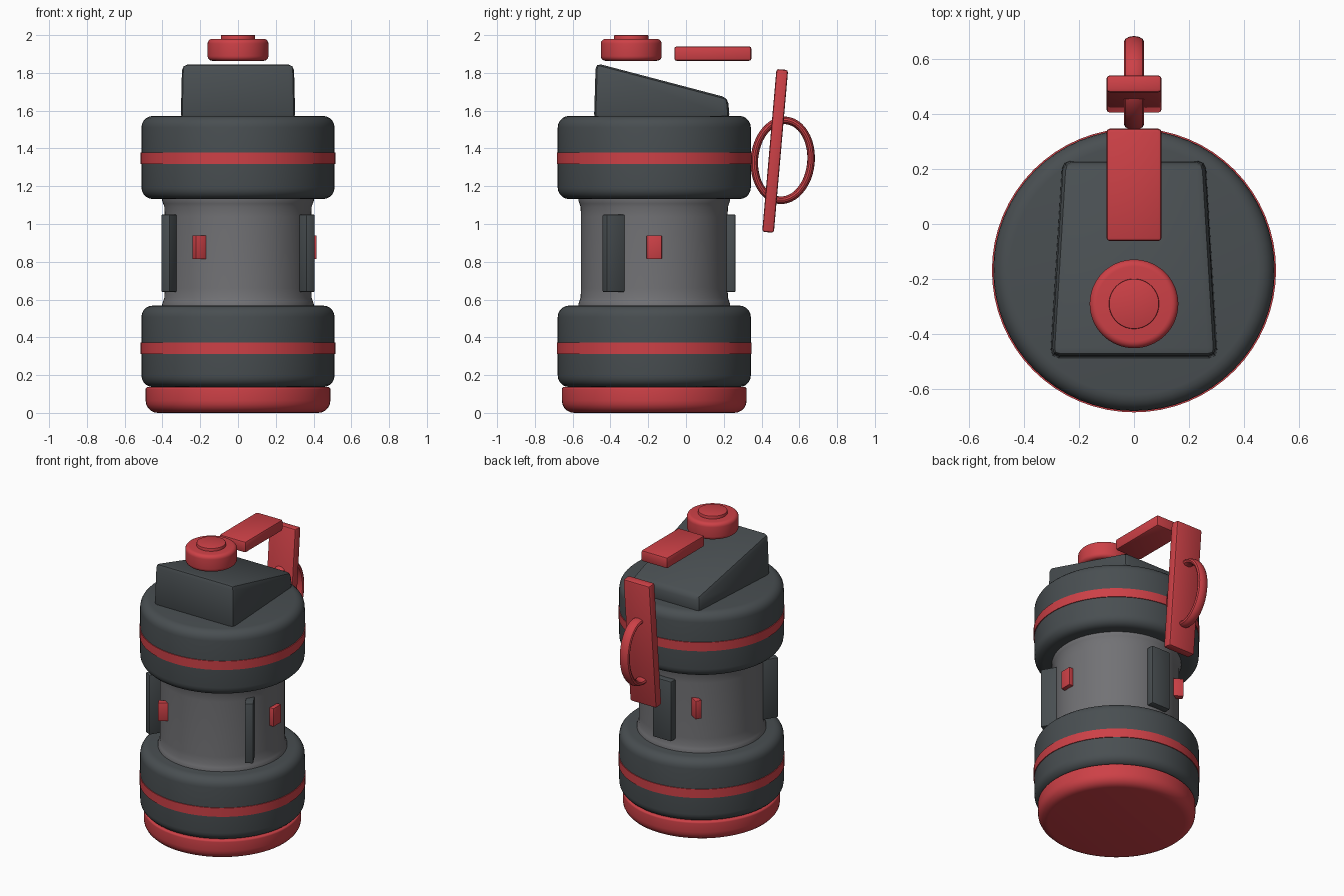
import bpy, bmesh, math
from mathutils import Matrix, Vector

if "Cube" in bpy.data.objects:
    bpy.data.objects.remove(bpy.data.objects["Cube"])

CY = -0.168  # y of the bottle axis


def material(name, rgb):
    m = bpy.data.materials.new(name)
    m.diffuse_color = (*rgb, 1)
    m.use_nodes = True
    m.node_tree.nodes["Principled BSDF"].inputs["Base Color"].default_value = m.diffuse_color
    return m


RED = material("red", (0.61, 0.052, 0.062))
DARK = material("charcoal", (0.066, 0.077, 0.083))
GREY = material("grey", (0.168, 0.168, 0.178))


def finish(name, bm, mat, smooth=True):
    bmesh.ops.recalc_face_normals(bm, faces=bm.faces)
    me = bpy.data.meshes.new(name)
    bm.to_mesh(me)
    bm.free()
    ob = bpy.data.objects.new(name, me)
    bpy.context.collection.objects.link(ob)
    me.materials.append(mat)
    if smooth:
        bpy.ops.object.select_all(action='DESELECT')
        ob.select_set(True)
        bpy.context.view_layer.objects.active = ob
        bpy.ops.object.shade_smooth_by_angle(angle=math.radians(35))
    return ob


def lathe(name, profile, mat, cy=CY, n=64):
    """Revolve (radius, z) points and close both ends."""
    bm = bmesh.new()
    rings = [[bm.verts.new((r * math.cos(2 * math.pi * i / n), cy + r * math.sin(2 * math.pi * i / n), z))
              for i in range(n)] for r, z in profile]
    for a, b in zip(rings, rings[1:]):
        for i in range(n):
            j = (i + 1) % n
            bm.faces.new((a[i], a[j], b[j], b[i]))
    bm.faces.new(rings[0][::-1])
    bm.faces.new(rings[-1])
    return finish(name, bm, mat)


def drum(name, r, z0, z1, low, high, mat, cy=CY, seg=5):
    """Cylinder with rounded lower and upper rims."""
    angles = [math.pi / 2 * i / seg for i in range(seg + 1)]
    pts = [(r - low + low * math.sin(a), z0 + low - low * math.cos(a)) for a in angles]
    pts += [(r - high + high * math.cos(a), z1 - high + high * math.sin(a)) for a in angles]
    return lathe(name, pts, mat, cy)


def box(name, size, loc, mat, rot=None, bevel=0.012):
    bm = bmesh.new()
    bmesh.ops.create_cube(bm, size=1, matrix=Matrix.Diagonal((*size, 1)))
    bmesh.ops.bevel(bm, geom=bm.edges[:], offset=bevel, segments=2, profile=0.5, affect='EDGES')
    m = Matrix.Translation(loc) @ (rot or Matrix())
    bmesh.ops.transform(bm, matrix=m, verts=bm.verts)
    return finish(name, bm, mat)


# Bottle: base, two thick collars with bands, and a flared middle tube
drum("base", 0.489, 0.0, 0.137, 0.065, 0.012, RED)
drum("lower_collar", 0.511, 0.137, 0.568, 0.06, 0.06, DARK)
drum("upper_collar", 0.511, 1.132, 1.572, 0.06, 0.06, DARK)
for name, z in (("lower_band", 0.342), ("upper_band", 1.348)):
    lathe(name, [(0.516, z - 0.03), (0.516, z + 0.03)], RED)
lathe("middle_tube", [(0.402, 0.55), (0.402, 0.575), (0.396, 0.592), (0.39, 0.61), (0.388, 0.66),
                      (0.388, 1.04), (0.39, 1.09), (0.396, 1.108), (0.402, 1.125), (0.402, 1.15)], GREY)

# Grip pads and small tabs: three each, turned opposite to their placement angle
for i in range(3):
    turn = math.radians(120 * i)
    a = math.pi / 2 + turn
    box(f"grip_pad_{i + 1}", (0.14, 0.052, 0.41),
        (0.404 * math.cos(a), CY + 0.404 * math.sin(a), 0.845), DARK,
        Matrix.Rotation(-turn, 4, 'Z'), 0.006)
    box(f"side_tab_{i + 1}", (0.04, 0.08, 0.125),
        (0.396 * math.cos(turn), CY + 0.396 * math.sin(turn), 0.877), RED,
        Matrix.Rotation(-turn, 4, 'Z'), 0.003)

# Wedge-shaped lid block, tapering and sloping to the back
bm = bmesh.new()
front = [(0.305, -0.487, 1.55), (0.298, -0.478, 1.852)]
back = [(0.262, 0.232, 1.55), (0.255, 0.222, 1.668)]
corner = [[bm.verts.new((s * x, y, z)) for x, y, z in (front[0], front[1], back[1], back[0])] for s in (-1, 1)]
bm.faces.new(corner[0])
bm.faces.new(corner[1][::-1])
for i in range(4):
    j = (i + 1) % 4
    bm.faces.new((corner[0][i], corner[0][j], corner[1][j], corner[1][i]))
bmesh.ops.recalc_face_normals(bm, faces=bm.faces)
bmesh.ops.bevel(bm, geom=bm.edges[:], offset=0.03, segments=2, profile=0.5, affect='EDGES')
finish("lid_block", bm, DARK)

# Cap button and its raised centre
drum("spout_cap", 0.161, 1.864, 1.98, 0.025, 0.025, RED, -0.29)
drum("spout_centre", 0.091, 1.95, 2.0, 0.004, 0.004, RED, -0.29, 2)

# Strap over the lid and tilted back handle plate
box("top_strap", (0.2, 0.408, 0.076), (0, 0.142, 1.902), RED)
tilt = Matrix.Rotation(math.radians(-5), 4, 'X')
box("handle_plate", (0.2, 0.062, 0.865), (0, 0.472, 1.387), RED, tilt)

# Oval carry ring through the plate
bm = bmesh.new()
N, M = 48, 12
rings = []
for i in range(N):
    a = 2 * math.pi * i / N
    ring = []
    for k in range(M):
        b = 2 * math.pi * k / M
        d = 0.02 * math.cos(b)
        p = Vector((0.036 * math.sin(b), (0.15 + d) * math.cos(a), (0.212 + d) * math.sin(a)))
        ring.append(bm.verts.new(tilt @ p + Vector((0, 0.512, 1.337))))
    rings.append(ring)
for i in range(N):
    for k in range(M):
        p, q, l = rings[i], rings[(i + 1) % N], (k + 1) % M
        bm.faces.new((p[k], q[k], q[l], p[l]))
finish("carry_ring", bm, RED)
